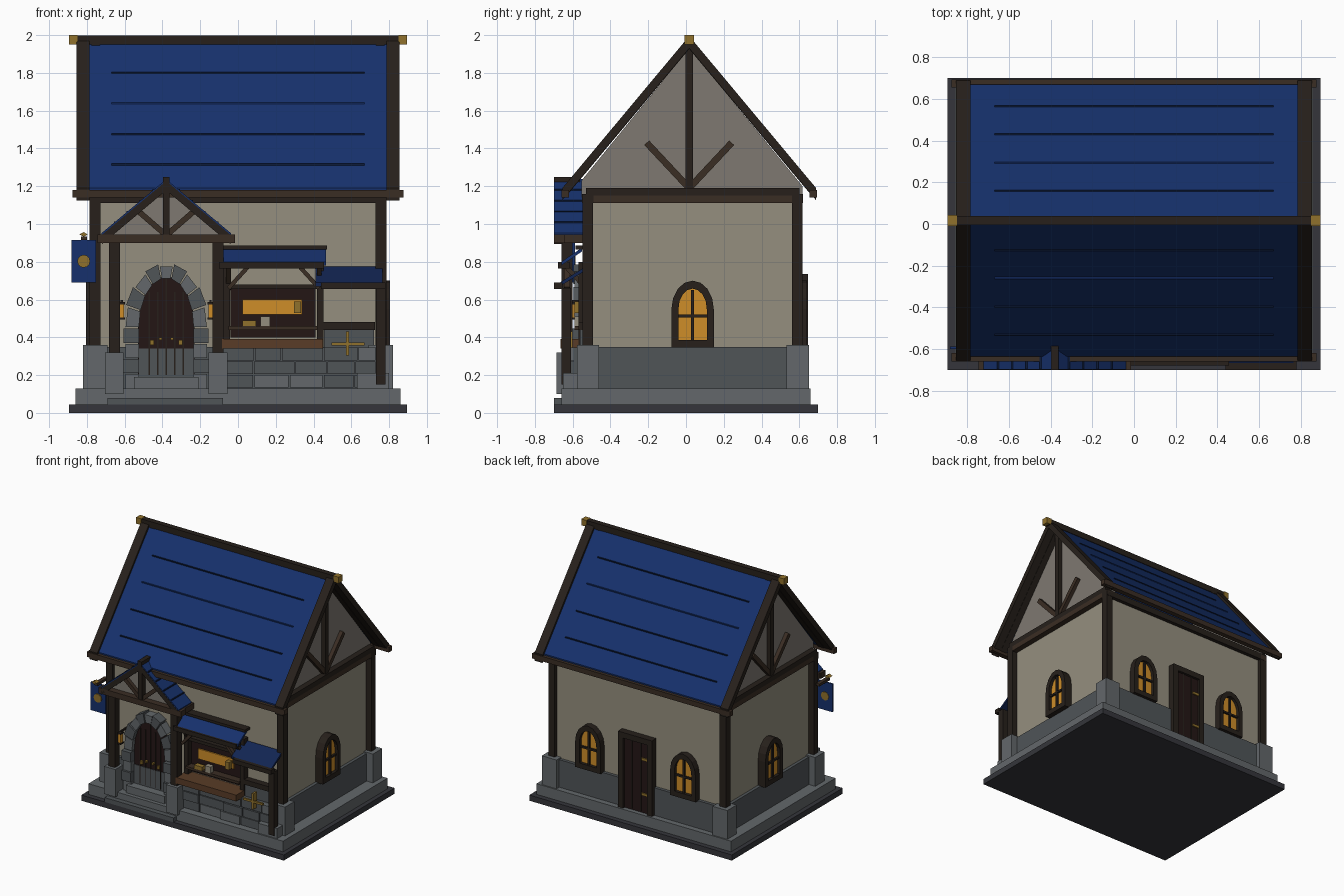
import bpy, bmesh, math, random
from mathutils import Vector, Matrix

if "Cube" in bpy.data.objects:
    bpy.data.objects.remove(bpy.data.objects["Cube"])

random.seed(4)

def mat(name, r, g, b):
    m = bpy.data.materials.new(name)
    m.diffuse_color = (r, g, b, 1)
    m.use_nodes = True
    m.node_tree.nodes["Principled BSDF"].inputs["Base Color"].default_value = m.diffuse_color
    return m

PLASTER = mat("plaster", .30, .275, .21)
GABLE = mat("gable_plaster", .21, .19, .165)
WOOD = mat("dark_wood", .02, .0145, .011)
BROWN = mat("brown_wood", .042, .026, .017)
PLANK = mat("counter_wood", .10, .045, .02)
DOOR = mat("door_wood", .017, .008, .0075)
BLUE = mat("blue_roof", .008, .03, .15)
NAVY2 = mat("dark_blue_cloth", .006, .018, .085)
NAVY = mat("navy_seam", .004, .011, .04)
STONE = mat("stone", .125, .137, .145)
STONE2 = mat("stone_shade", .08, .09, .097)
SLATE = mat("base_stone", .035, .036, .043)
GOLD = mat("gold", .28, .165, .025)
GLOW = mat("window_glow", .62, .27, .022)

def finish(name, bm, m, mtx=None):
    bmesh.ops.recalc_face_normals(bm, faces=bm.faces)
    me = bpy.data.meshes.new(name)
    if mtx:
        bm.transform(mtx)
    bm.to_mesh(me)
    bm.free()
    me.materials.append(m)
    o = bpy.data.objects.new(name, me)
    bpy.context.collection.objects.link(o)
    return o

def box(name, x0, x1, y0, y1, z0, z1, m, mtx=None):
    bm = bmesh.new()
    bmesh.ops.create_cube(bm, size=1)
    bm.transform(Matrix.Translation(((x0+x1)/2, (y0+y1)/2, (z0+z1)/2)) @ Matrix.Diagonal((x1-x0, y1-y0, z1-z0, 1)))
    return finish(name, bm, m, mtx)

def beam(name, p, q, w, d, m):
    """Bar from p to q; w is its horizontal width, d its thickness."""
    p, q = Vector(p), Vector(q)
    bm = bmesh.new()
    bmesh.ops.create_cube(bm, size=1)
    rot = (q-p).to_track_quat('Z', 'Y').to_matrix().to_4x4()
    return finish(name, bm, m, Matrix.Translation((p+q)/2) @ rot @ Matrix.Diagonal((w, d, (q-p).length, 1)))

def prism(name, pts, a0, a1, m, axis='y', mtx=None):
    """Profile (u, z) extruded from a0 to a1 along the axis."""
    bm = bmesh.new()
    f = (lambda u, z, a: (u, a, z)) if axis == 'y' else (lambda u, z, a: (a, u, z))
    A, B = ([bm.verts.new(f(u, z, a)) for u, z in pts] for a in (a0, a1))
    bm.faces.new(A)
    bm.faces.new(B)
    for i in range(len(pts)):
        j = (i+1) % len(pts)
        bm.faces.new((A[i], A[j], B[j], B[i]))
    return finish(name, bm, m, mtx)

def chevron(name, c, e, top, eave, t, a0, a1, m, axis):
    prism(name, [(c-e, eave), (c, top), (c+e, eave), (c+e, eave-t), (c, top-t), (c-e, eave-t)], a0, a1, m, axis)

def arch(c, hw, z0, spring, top, n=8):
    return [(c+hw, z0)] + [(c+hw*math.cos(math.pi*i/n), spring+(top-spring)*math.sin(math.pi*i/n))
                           for i in range(n+1)] + [(c-hw, z0)]

# Base slabs, foundation and wall body
box("base_slab", -.895, .895, -.70, .70, 0, .045, SLATE)
box("base_step", -.86, .86, -.66, .66, .045, .13, STONE)
box("entrance_step", -.69, -.08, -.70, -.60, .045, .08, STONE2)
box("foundation", -.765, .765, -.545, .615, .13, .35, STONE2)
box("wall_body", -.74, .74, -.52, .59, .35, 1.14, PLASTER)

# Corner stones and timber posts
for sx in (-1, 1):
    for y in (-.52, .59):
        xs = sorted((sx*.69, sx*.82))
        box("corner_stone", *xs, y-.058, y+.06, .13, .36, STONE)
        xs = sorted((sx*.728, sx*.785))
        box("corner_post", *xs, y-.028, y+.028, .35, 1.14, WOOD)

# Wall plates
for y in (-.52, .59):
    box("wall_plate", -.785, .785, y-.03, y+.03, 1.11, 1.16, WOOD)

# Main roof
C, E = .017, .672
chevron("roof_panel", C, E-.02, 1.97, 1.19, .035, -.79, .79, BLUE, 'x')
for s in (-1, 1):
    xs = sorted((s*.785, s*.855))
    chevron("barge_board", C, E, 1.995, 1.19, .065, *xs, WOOD, 'x')
    xs = sorted((s*.735, s*.79))
    chevron("gable_soffit", C, E-.03, 1.938, 1.17, .012, *xs, WOOD, 'x')
    y = C+s*(E-.015)
    box("eave_beam", -.875, .875, y-.02, y+.02, 1.14, 1.18, BROWN)
    for z in (1.315, 1.475, 1.64, 1.80):
        yy = C+s*(E-.02)*(1.97-z)/.78
        beam("roof_seam", (-.67, yy, z), (.67, yy, z), .008, .008, BLUE if z == 1.64 else NAVY)
    xs = sorted((s*.85, s*.895))
    box("ridge_cap", *xs, C-.026, C+.026, 1.95, 2.0, GOLD)
    # Gable wall with timber framing
    xs = sorted((s*.70, s*.74))
    prism("gable_wall", [(C-.57, 1.14), (C-.57, 1.23), (C, 1.93), (C+.60, 1.2), (C+.60, 1.14)], *xs, GABLE, 'x')
    xs = sorted((s*.73, s*.785))
    box("gable_beam", *xs, -.55, .62, 1.11, 1.15, BROWN)
    box("gable_sill", *xs, -.53, .60, 1.15, 1.19, WOOD)
    xs = sorted((s*.73, s*.775))
    box("king_post", *xs, C-.02, C+.02, 1.18, 1.95, WOOD)
    for t in (-1, 1):
        beam("gable_brace", (s*.75, C, 1.19), (s*.75, C+t*.225, 1.43), .04, .035, BROWN)
box("ridge_beam", -.87, .87, C-.022, C+.022, 1.95, 1.998, WOOD)

# Arched windows on the sides and back
def window(px, py, ang):
    M = Matrix.Translation((px, py, 0)) @ Matrix.Rotation(ang, 4, 'Z')
    o = arch(0, .112, .345, .55, .70)
    i = arch(0, .075, .385, .55, .658)
    for k in range(len(o)):
        j = (k+1) % len(o)
        prism("window_frame", [o[k], o[j], i[j], i[k]], -.05, .03, WOOD, mtx=M)
    prism("window_pane", i, -.025, .02, GLOW, mtx=M)
    box("window_mullion", -.008, .008, -.04, -.02, .385, .65, WOOD, M)
    box("window_crossbar", -.075, .075, -.04, -.02, .505, .52, WOOD, M)

window(.755, .035, math.pi/2)
window(-.755, .035, -math.pi/2)
for x in (-.42, .42):
    window(x, .59, math.pi)

# Back door
box("back_door", -.11, .11, .58, .625, .13, .70, DOOR)
for s in (-1, 1):
    xs = sorted((s*.105, s*.15))
    box("back_door_jamb", *xs, .58, .645, .13, .735, WOOD)
    box("back_door_seam", s*.04-.004, s*.04+.004, .62, .63, .14, .69, WOOD)
box("back_door_lintel", -.15, .15, .58, .645, .69, .735, WOOD)
for z in (.28, .56):
    box("back_door_hinge", -.12, -.05, .623, .635, z-.01, z+.01, GOLD)

# Arched front door: leaves, seams, handles and stone surround
D = -.38
prism("front_door", arch(D, .15, .19, .46, .725), -.56, -.50, DOOR)
for dx in (-.09, -.045, 0, .045, .09):
    box("door_seam", D+dx-.003, D+dx+.003, -.566, -.55, .20, .64 if dx else .72, WOOD)
for s in (-1, 1):
    box("door_handle", D+s*.03-.008, D+s*.03+.008, -.58, -.555, .385, .40, GOLD)
    box("door_stud", D+s*.075-.01, D+s*.075+.01, -.575, -.555, .36, .385, GOLD)
    for k in range(4):
        a, w = D+s*.145, .07+.01*(k % 2)
        box("jamb_stone", *sorted((a, a+s*w)), -.60-.01*(k % 2), -.50, .13+.08*k, .21+.08*k-.004, (STONE, STONE2)[k % 2])
box("door_kick_panel", D-.145, D+.145, -.565, -.54, .19, .34, STONE2)
box("door_threshold", D-.17, D+.17, -.63, -.52, .13, .19, STONE)
N = 9
for k in range(N):
    a, b = math.pi*k/N+.015, math.pi*(k+1)/N-.015
    r = .012*(k % 2)
    P = lambda t, w, h: (D+w*math.cos(t), .45+h*math.sin(t))
    prism("arch_stone", [P(a, .145, .265), P(a, .215+r, .33+r), P(b, .215+r, .33+r), P(b, .145, .265)],
          -.59-r/2, -.50, (STONE, STONE2)[k % 2])

# Porch posts, lanterns and gabled canopy
for s in (-1, 1):
    x = D+s*.275
    box("porch_post", x-.029, x+.029, -.66, -.60, .30, .91, WOOD)
    box("porch_post_base", x-.05, x+.05, -.685, -.58, .10, .32, STONE)
    lx = D+s*.235
    box("lantern_glass", lx-.011, lx+.011, -.62, -.59, .505, .575, GLOW)
    box("lantern_cap", lx-.016, lx+.016, -.625, -.585, .575, .587, WOOD)
    box("lantern_foot", lx-.016, lx+.016, -.625, -.585, .495, .506, WOOD)
    box("lantern_bracket", lx-.006, lx+.006, -.60, -.51, .585, .597, WOOD)
    beam("porch_brace", (D, -.67, .94), (D+s*.15, -.67, 1.07), .03, .03, BROWN)
    box("porch_side_beam", D+s*.325-.03, D+s*.325+.03, -.68, -.52, .90, .945, BROWN)
    for t in (.2, .4, .6, .8):
        px, pz = D+s*.34*t, 1.237-.285*t
        box("canopy_seam", px-.005, px+.005, -.695, -.53, pz-.012, pz+.004, NAVY)
box("porch_beam", -.745, -.015, -.70, -.64, .90, .945, BROWN)
box("porch_king_post", D-.018, D+.018, -.695, -.65, .94, 1.21, WOOD)
prism("porch_gable", [(D-.32, .93), (D, 1.20), (D+.32, .93)], -.65, -.62, GABLE)
chevron("canopy_roof", D, .342, 1.237, .952, .02, -.698, -.53, BLUE, 'y')
chevron("canopy_rafter", D, .34, 1.228, .943, .05, -.70, -.655, WOOD, 'y')
box("canopy_ridge", D-.018, D+.018, -.70, -.56, 1.215, 1.25, WOOD)

# Low stone wall beneath the stall, laid in courses
box("stall_wall", -.08, .73, -.595, -.52, .13, .345, STONE2)
for r, (z0, z1) in enumerate(((.135, .20), (.205, .272), (.278, .345))):
    x = -.08
    while x < .70:
        w = min(random.uniform(.14, .24), .73-x)
        box("wall_stone", x+.003, x+w-.003, -.605-random.uniform(0, .015), -.58, z0, z1, random.choice((STONE, STONE2)))
        x += w
box("stall_corner_stone", .63, .80, -.65, -.56, .13, .21, STONE)

# Serving hatch, counter and goods
box("hatch_opening", -.04, .41, -.53, -.50, .40, .67, DOOR)
box("hatch_glow", .025, .34, -.54, -.52, .52, .60, GLOW)
box("hatch_shelf", -.05, .42, -.59, -.52, .44, .46, BROWN)
box("hatch_rail", -.05, .42, -.56, -.52, .655, .68, WOOD)
box("counter", -.085, .45, -.665, -.52, .34, .39, PLANK)
for x, w, z, h, m in ((.06, .07, .46, .03, GOLD), (.145, .05, .46, .05, PLASTER), (.315, .035, .53, .06, GOLD)):
    box("stall_goods", x-w/2, x+w/2, -.59, -.55, z, z+h, m)
for x in (-.06, .435):
    box("hatch_post", x-.018, x+.018, -.57, -.52, .35, .80, WOOD)
for x, s in ((-.05, 1), (.43, -1)):
    beam("awning_brace", (x, -.63, .66), (x+s*.10, -.63, .77), .03, .022, BROWN)
    beam("awning_strut", (x, -.53, .66), (x, -.64, .78), .025, .025, BROWN)

# Two sloped cloth awnings with beams
def awning(x0, x1, ytop, ztop, ylow, zlow, m):
    prism("awning", [(ytop, ztop), (ylow, zlow), (ylow, zlow-.02), (ytop, ztop-.02)], x0, x1, m, 'x')

awning(-.08, .465, -.55, .875, -.66, .80, BLUE)
box("awning_beam", -.10, .455, -.678, -.615, .765, .80, WOOD)
box("awning_top_beam", -.08, .47, -.585, -.52, .865, .885, WOOD)
awning(.41, .765, -.53, .775, -.668, .69, NAVY2)
box("stall_beam", .44, .78, -.70, -.655, .655, .69, WOOD)
box("stall_post", .73, .78, -.66, -.61, .15, .66, WOOD)

# Workbench back panel and crossed gold ornament
box("bench_panel", .455, .72, -.56, -.52, .34, .44, STONE2)
box("bench_rail", .45, .725, -.57, -.52, .44, .48, WOOD)
box("ornament_bar", .495, .67, -.645, -.63, .357, .373, GOLD)
box("ornament_stem", .572, .588, -.645, -.60, .305, .43, GOLD)

# Hanging banner
box("banner_bar", -.83, -.80, -.63, -.50, .915, .935, BROWN)
box("banner_cloth", -.882, -.752, -.60, -.588, .69, .915, BLUE)
prism("banner_disc", [(-.817+.034*math.cos(i*math.pi/6), .803+.034*math.sin(i*math.pi/6)) for i in range(12)], -.608, -.585, GOLD)
prism("banner_finial", [(-.84, .945), (-.817, .957), (-.795, .945), (-.817, .933)], -.65, -.615, GOLD)
